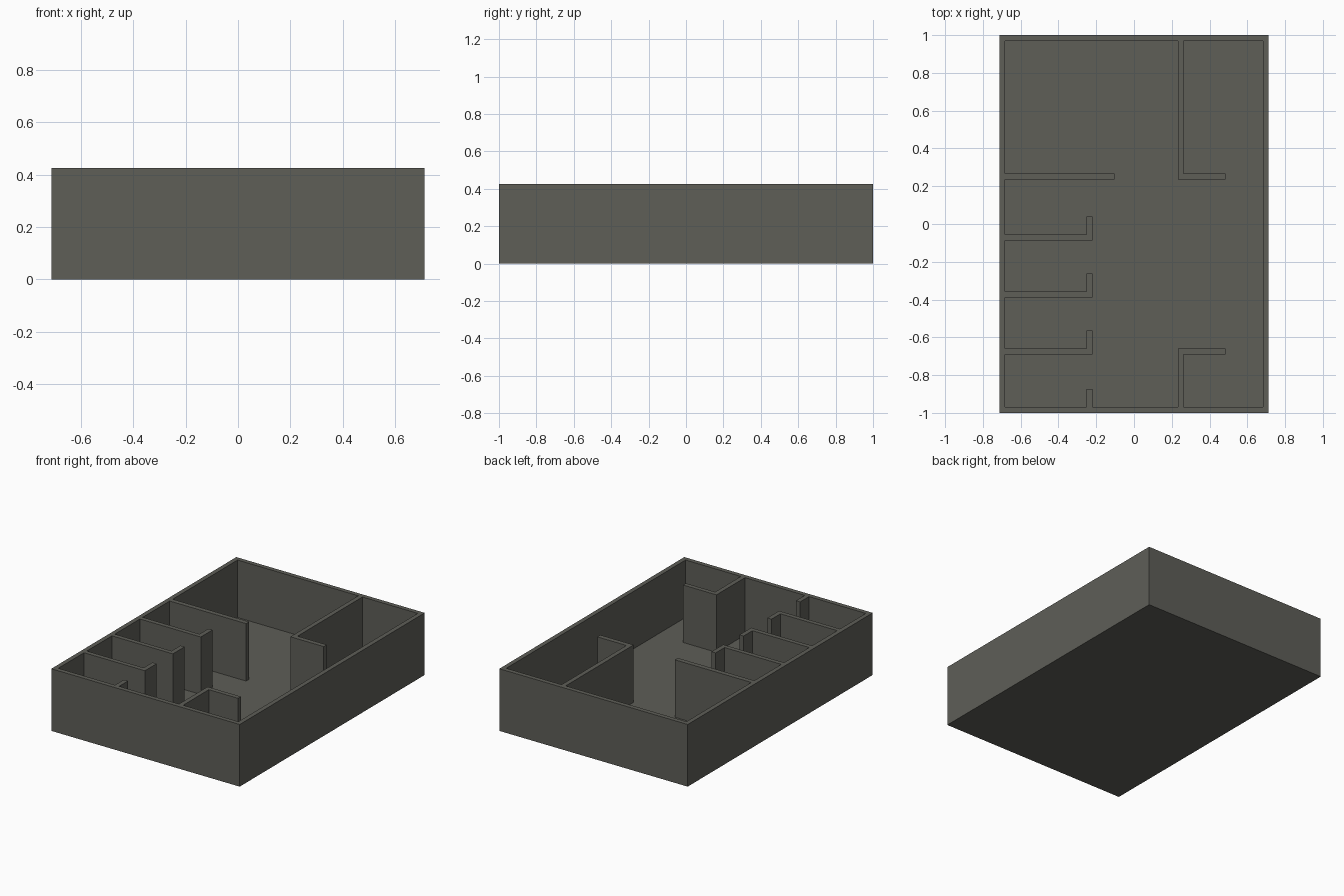
import bpy, bmesh

if "Cube" in bpy.data.objects:
    bpy.data.objects.remove(bpy.data.objects["Cube"])

HALF_X, HALF_Y, HEIGHT, FLOOR = 0.713, 1.0, 0.425, 0.032
T = 0.031                                   # wall thickness
IX, IY = HALF_X - T, HALF_Y - T             # inner faces of the outer walls

concrete = bpy.data.materials.new("warm dark grey")
concrete.diffuse_color = (0.112, 0.112, 0.097, 1.0)
concrete.use_nodes = True
concrete.node_tree.nodes["Principled BSDF"].inputs["Base Color"].default_value = concrete.diffuse_color


def extruded(name, loops, z0, z1):
    """Fill closed outlines (later ones are holes) and extrude from z0 to z1."""
    curve = bpy.data.curves.new(name + "_profile", 'CURVE')
    curve.dimensions = '2D'
    curve.fill_mode = 'BOTH'
    curve.extrude = (z1 - z0) / 2
    for pts in loops:
        s = curve.splines.new('POLY')
        s.points.add(len(pts) - 1)
        for p, (x, y) in zip(s.points, pts):
            p.co = (x, y, 0, 1)
        s.use_cyclic_u = True
        s.use_smooth = False
    tmp = bpy.data.objects.new(name + "_tmp", curve)
    bpy.context.collection.objects.link(tmp)
    deps = bpy.context.evaluated_depsgraph_get()
    mesh = bpy.data.meshes.new_from_object(tmp.evaluated_get(deps))
    bpy.data.objects.remove(tmp)
    bm = bmesh.new()
    bm.from_mesh(mesh)
    bmesh.ops.remove_doubles(bm, verts=bm.verts, dist=1e-4)
    bmesh.ops.translate(bm, verts=bm.verts, vec=(0, 0, (z0 + z1) / 2))
    bmesh.ops.recalc_face_normals(bm, faces=bm.faces)
    for f in bm.faces:
        f.smooth = False
        f.material_index = 0
    bm.to_mesh(mesh)
    bm.free()
    mesh.name = name
    mesh.materials.clear()
    mesh.materials.append(concrete)
    obj = bpy.data.objects.new(name, mesh)
    bpy.context.collection.objects.link(obj)
    return obj


outer = [(-HALF_X, -HALF_Y), (HALF_X, -HALF_Y), (HALF_X, HALF_Y), (-HALF_X, HALF_Y)]

# Interior outline, traced around every partition
CX, ARM = 0.232, 0.484                      # closet wall and its side arm
SX, LIP = -0.252, 0.096                     # stall lip position and length
rooms = [(CX + T, -IY), (IX, -IY), (IX, IY)]
# back right L-shaped partition
rooms += [(CX + T, IY), (CX + T, 0.268), (ARM, 0.268), (ARM, 0.235), (CX, 0.235), (CX, IY)]
# long left partition
rooms += [(-IX, IY), (-IX, 0.268), (-0.103, 0.268), (-0.103, 0.235), (-IX, 0.235)]
# three stall dividers with lips
for i in range(3):
    y = -0.056 - 0.302 * i
    rooms += [(-IX, y), (SX, y), (SX, y + LIP), (SX + T, y + LIP), (SX + T, y - T), (-IX, y - T)]
# lip on the front wall
rooms += [(-IX, -IY), (SX, -IY), (SX, -IY + LIP), (SX + T, -IY + LIP), (SX + T, -IY)]
# front right L-shaped partition
rooms += [(CX, -IY), (CX, -0.66), (ARM, -0.66), (ARM, -0.66 - T), (CX + T, -0.66 - T)]

extruded("walls", [outer, rooms], FLOOR, HEIGHT)
extruded("floor_slab", [outer], 0.0, FLOOR)
